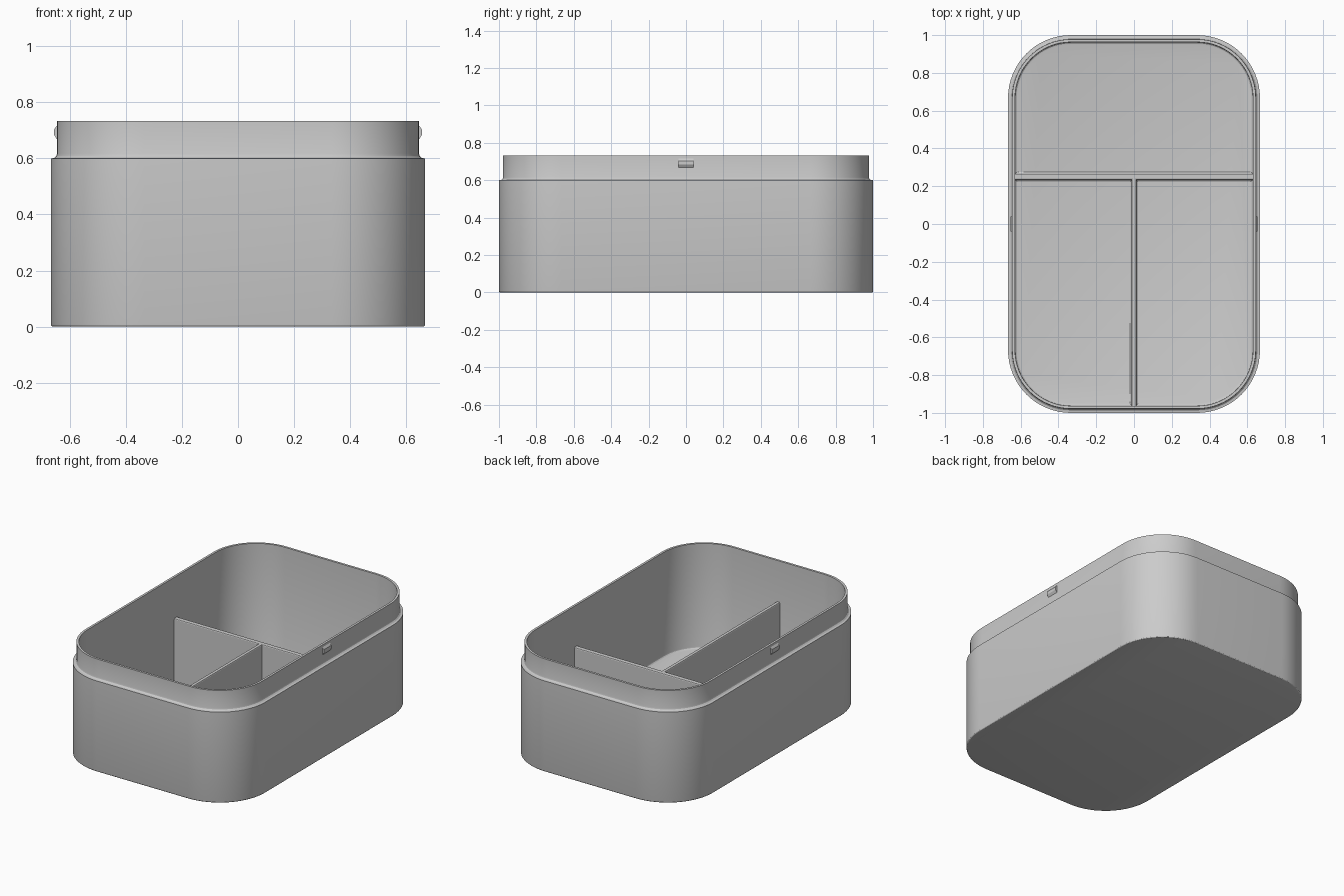
import bpy, bmesh, math

if "Cube" in bpy.data.objects:
    bpy.data.objects.remove(bpy.data.objects["Cube"])

HX, HY, R = 0.667, 1.0, 0.333      # outer half sizes and corner radius
CORNER_STEPS = 16
FLOOR, DIV_TOP = 0.04, 0.462

grey = bpy.data.materials.new("plain grey")
grey.diffuse_color = (0.6, 0.6, 0.6, 1)
grey.use_nodes = True
grey.node_tree.nodes["Principled BSDF"].inputs["Base Color"].default_value = grey.diffuse_color


def finish(name, bm):
    """Turn a bmesh into a smooth-shaded grey object with crisp edges."""
    bmesh.ops.recalc_face_normals(bm, faces=bm.faces)
    mesh = bpy.data.meshes.new(name)
    bm.to_mesh(mesh)
    bm.free()
    mesh.materials.append(grey)
    ob = bpy.data.objects.new(name, mesh)
    bpy.context.collection.objects.link(ob)
    bpy.ops.object.select_all(action='DESELECT')
    ob.select_set(True)
    bpy.context.view_layer.objects.active = ob
    bpy.ops.object.shade_smooth_by_angle(angle=math.radians(20))
    return ob


def rounded_loop(bm, inset, z):
    """Rounded rectangle of vertices, inset from the outer wall."""
    verts = []
    for k, (sx, sy) in enumerate([(1, 1), (-1, 1), (-1, -1), (1, -1)]):
        for i in range(CORNER_STEPS + 1):
            a = math.pi / 2 * (k + i / CORNER_STEPS)
            verts.append(bm.verts.new((sx * (HX - R) + (R - inset) * math.cos(a),
                                       sy * (HY - R) + (R - inset) * math.sin(a), z)))
    return verts


def arc(cx, cz, r, a0, a1, n=3):
    """Points of a fillet in the (inset, z) wall section."""
    angles = [math.radians(a0 + (a1 - a0) * i / n) for i in range(n + 1)]
    return [(cx + r * math.cos(a), cz + r * math.sin(a)) for a in angles]


# Tub: wall section swept round the outline, from underside to inner floor
section = (arc(0.008, 0.008, 0.008, 270, 180)
           + [(0, 0.6)]
           + arc(0.005, 0.617, 0.017, 270, 360)
           + [(0.022, 0.733), (0.037, 0.733)]
           + arc(0.051, FLOOR + 0.014, 0.014, 180, 270))
bm = bmesh.new()
loops = [rounded_loop(bm, d, z) for d, z in section]
for lo, hi in zip(loops, loops[1:]):
    for i in range(len(lo)):
        j = (i + 1) % len(lo)
        bm.faces.new((lo[i], lo[j], hi[j], hi[i]))
bm.faces.new(loops[0])
bm.faces.new(loops[-1])
finish("tub", bm)


def extruded(name, profile, start, end, along_x):
    """Extrude a (side, z) profile along x or y."""
    bm = bmesh.new()
    ends = [[bm.verts.new((t, s, z) if along_x else (s, t, z)) for s, z in profile]
            for t in (start, end)]
    n = len(profile)
    for i in range(n):
        j = (i + 1) % n
        bm.faces.new((ends[0][i], ends[0][j], ends[1][j], ends[1][i]))
    for e in ends:
        bm.faces.new(e)
    return finish(name, bm)


def divider_profile(centre, half):
    """Thin panel with eased top edges and a small flare at the floor."""
    e = 0.007
    side = [(half + 0.009, FLOOR - 0.01), (half + 0.009, FLOOR),
            (half + 0.003, FLOOR + 0.004), (half, FLOOR + 0.01),
            (half, DIV_TOP - e), (half - e * 0.3, DIV_TOP - e * 0.3),
            (half - e, DIV_TOP)]
    return ([(centre + s, z) for s, z in side]
            + [(centre - s, z) for s, z in reversed(side)])


# Dividers: one across, one running to the front wall
extruded("cross_divider", divider_profile(0.25, 0.016), -0.635, 0.635, True)
extruded("long_divider", divider_profile(0.0, 0.012), -0.968, 0.25, False)

# Snap clips on both sides of the lip
for sign, name in ((1, "right_clip"), (-1, "left_clip")):
    clip = [(0.640, 0.667), (0.645, 0.667), (0.655, 0.683),
            (0.655, 0.703), (0.645, 0.717), (0.640, 0.717)]
    extruded(name, [(sign * x, z) for x, z in clip], -0.04, 0.04, False)
